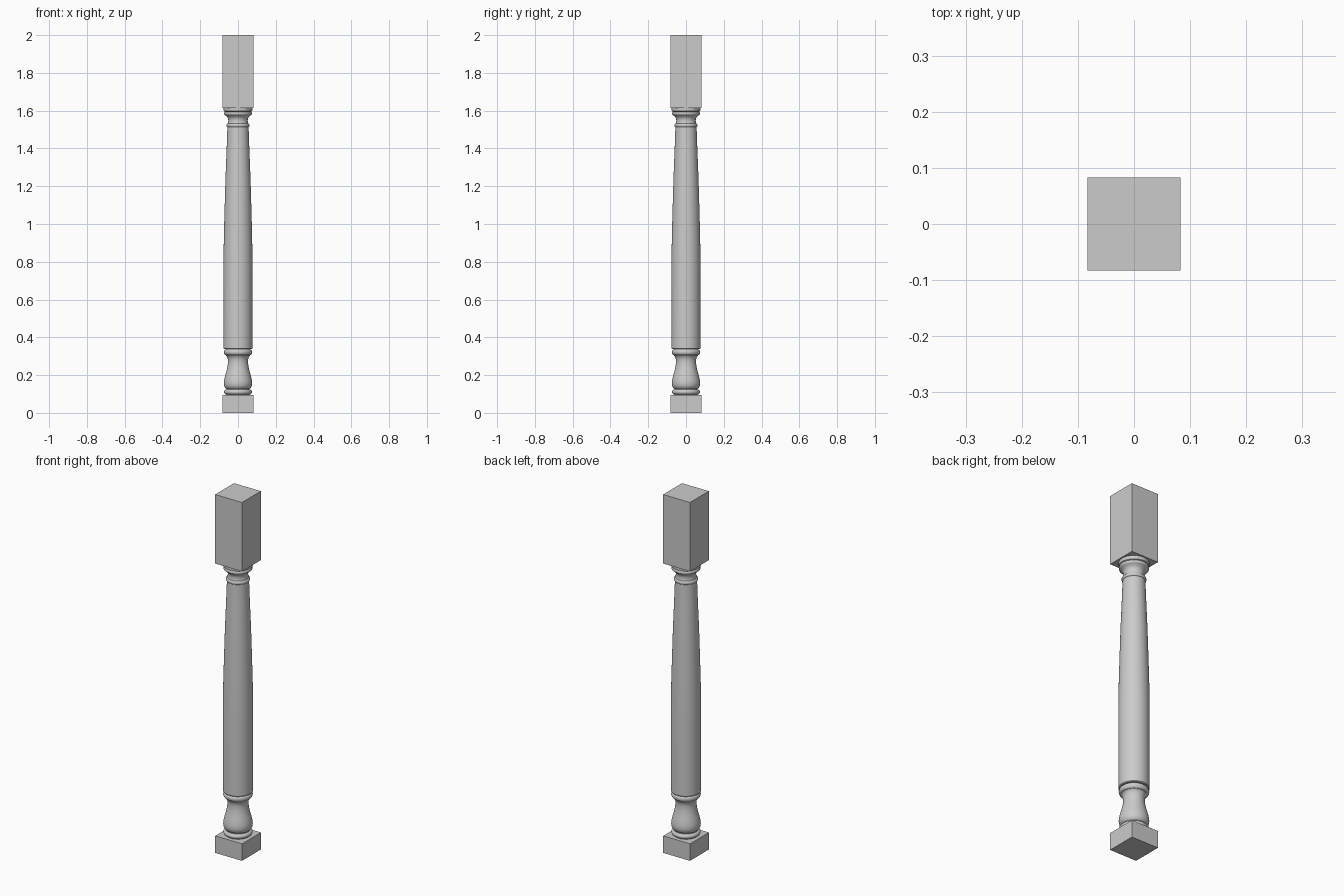
import bpy, bmesh, math

if "Cube" in bpy.data.objects:
    bpy.data.objects.remove(bpy.data.objects["Cube"])


def block(name, z0, z1, half=0.083):
    bpy.ops.mesh.primitive_cube_add(size=1, location=(0, 0, (z0 + z1) / 2))
    ob = bpy.context.object
    ob.name = name
    ob.scale = (2 * half, 2 * half, z1 - z0)
    bpy.ops.object.transform_apply(location=True, scale=True)


def bead(z0, z1, r_in, r_out, n=8):
    # half-round moulding profile
    return [(r_in + (r_out - r_in) * math.sin(math.pi * i / n),
             (z0 + z1) / 2 - (z1 - z0) / 2 * math.cos(math.pi * i / n)) for i in range(n + 1)]


def turned(name, profile, sides=64):
    # lathe a (radius, height) profile and cap both ends
    bm = bmesh.new()
    rings = []
    for r, z in profile:
        rings.append([bm.verts.new((r * math.cos(2 * math.pi * k / sides),
                                    r * math.sin(2 * math.pi * k / sides), z)) for k in range(sides)])
    for a, b in zip(rings, rings[1:]):
        for k in range(sides):
            j = (k + 1) % sides
            bm.faces.new((a[k], a[j], b[j], b[k]))
    bm.faces.new(rings[0][::-1])
    bm.faces.new(rings[-1])
    me = bpy.data.meshes.new(name)
    bm.to_mesh(me)
    bm.free()
    ob = bpy.data.objects.new(name, me)
    bpy.context.collection.objects.link(ob)
    bpy.ops.object.select_all(action='DESELECT')
    bpy.context.view_layer.objects.active = ob
    ob.select_set(True)
    bpy.ops.object.shade_smooth_by_angle(angle=math.radians(35))


# Square blocks
block("base_block", 0, 0.095)
block("top_block", 1.615, 2.0)

# Base ring and vase-shaped foot with its collar
turned("foot_vase",
       [(0.062, 0.095)] + bead(0.098, 0.124, 0.062, 0.074)
       + [(0.062, 0.128), (0.068, 0.133), (0.073, 0.143), (0.075, 0.157), (0.073, 0.175),
          (0.067, 0.2), (0.060, 0.225), (0.055, 0.25), (0.053, 0.27), (0.054, 0.285),
          (0.058, 0.297), (0.064, 0.304)]
       + bead(0.306, 0.337, 0.064, 0.075) + [(0.064, 0.341)])

# Long shaft: straight below, gently tapering above
turned("shaft", [(0.074, 0.338), (0.077, 0.342), (0.077, 0.8), (0.0745, 0.95), (0.071, 1.08),
                 (0.066, 1.25), (0.060, 1.4), (0.056, 1.515)])

# Capital: bead, hollow neck and rings under the top block
turned("capital",
       [(0.054, 1.51)] + bead(1.512, 1.532, 0.054, 0.061)
       + [(0.053, 1.536), (0.051, 1.548), (0.053, 1.56), (0.059, 1.569), (0.067, 1.575)]
       + bead(1.577, 1.594, 0.069, 0.074)
       + [(0.075, 1.597), (0.076, 1.607), (0.076, 1.616)])
